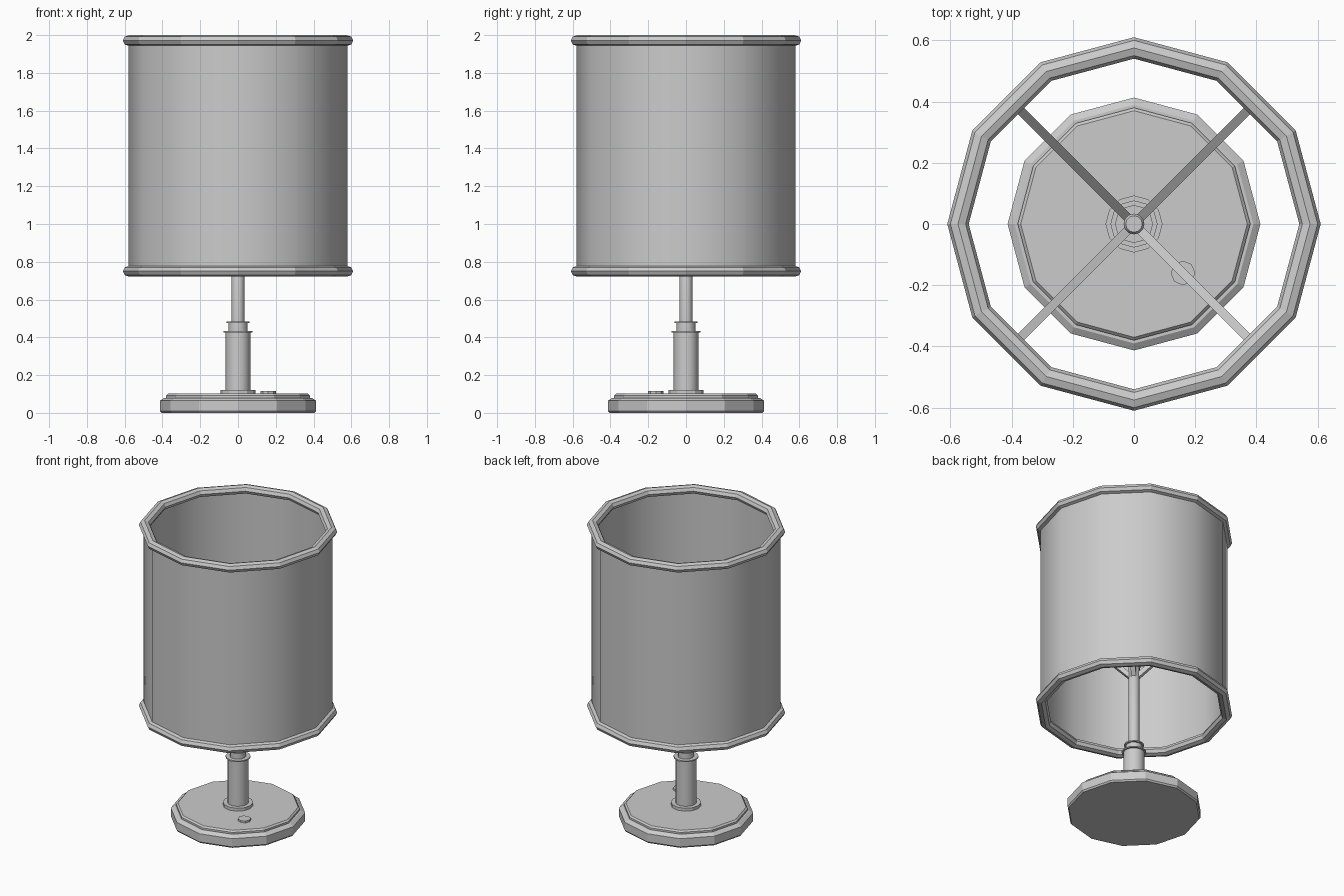
import bpy, bmesh, math
from mathutils import Vector

if "Cube" in bpy.data.objects:
    bpy.data.objects.remove(bpy.data.objects["Cube"])


def finish(name, bm, smooth=False):
    bmesh.ops.recalc_face_normals(bm, faces=bm.faces[:])
    me = bpy.data.meshes.new(name)
    bm.to_mesh(me)
    bm.free()
    ob = bpy.data.objects.new(name, me)
    bpy.context.collection.objects.link(ob)
    if smooth:
        bpy.ops.object.select_all(action='DESELECT')
        ob.select_set(True)
        bpy.context.view_layer.objects.active = ob
        bpy.ops.object.shade_smooth_by_angle(angle=math.radians(35))
    return ob


def lathe(name, profile, sides=12, closed=False, smooth=False, centre=(0, 0)):
    """Turn (radius, z) points around a vertical axis; open profiles get caps."""
    bm = bmesh.new()
    loops = []
    for r, z in profile:
        loops.append([bm.verts.new((centre[0] + r * math.cos(2 * math.pi * i / sides),
                                    centre[1] + r * math.sin(2 * math.pi * i / sides), z))
                      for i in range(sides)])
    pairs = list(zip(loops, loops[1:]))
    if closed:
        pairs.append((loops[-1], loops[0]))
    else:
        bm.faces.new(loops[0])
        bm.faces.new(loops[-1])
    for a, b in pairs:
        for i in range(sides):
            j = (i + 1) % sides
            bm.faces.new((a[i], a[j], b[j], b[i]))
    return finish(name, bm, smooth)


def bar(name, start, end, width):
    """Square bar between two points."""
    start, end = Vector(start), Vector(end)
    d = end - start
    bm = bmesh.new()
    bmesh.ops.create_cube(bm, size=1)
    bmesh.ops.scale(bm, vec=(width, width, d.length), verts=bm.verts)
    ob = finish(name, bm)
    ob.location = (start + end) / 2
    ob.rotation_euler = d.to_track_quat('Z', 'Y').to_euler()
    return ob


# Base: disc with a chamfered rim and a raised plate
lathe("base", [(0.405, 0), (0.413, 0.01), (0.413, 0.065), (0.39, 0.08), (0.30, 0.08)])
lathe("base_plate", [(0.38, 0.075), (0.38, 0.092), (0.37, 0.102)])
lathe("switch_button", [(0.04, 0.10), (0.04, 0.115)], 8, centre=(0.16, -0.16))

# Stem: foot, lower column, collars and pole
lathe("stem_foot", [(0.093, 0.10), (0.093, 0.122)])
lathe("lower_column", [(0.066, 0.12), (0.066, 0.43)], smooth=True)
lathe("lower_collar", [(0.077, 0.426), (0.077, 0.434)])
lathe("neck", [(0.05, 0.43), (0.05, 0.48)], smooth=True)
lathe("upper_collar", [(0.062, 0.476), (0.062, 0.484)])
lathe("pole", [(0.034, 0.48), (0.034, 1.03), (0.027, 1.04)], smooth=True)

# Shade: thin open drum with a rolled ring at each end
lathe("shade", [(0.58, 0.75), (0.58, 1.97), (0.572, 1.97), (0.572, 0.75)],
      closed=True, smooth=True)
for name, z in (("bottom_ring", 0.75), ("top_ring", 1.971)):
    angles = [math.pi / 4 * k for k in range(8)]
    lathe(name, [(0.575 + 0.035 * math.cos(a), z + 0.029 * math.sin(a)) for a in angles],
          closed=True)

# Four spokes rising from the pole to the shade
for k in range(4):
    a = math.pi / 4 + k * math.pi / 2
    c, s = math.cos(a), math.sin(a)
    bar("shade_spoke_%d" % (k + 1), (0.015 * c, 0.015 * s, 0.96),
        (0.548 * c, 0.548 * s, 1.47), 0.03)
